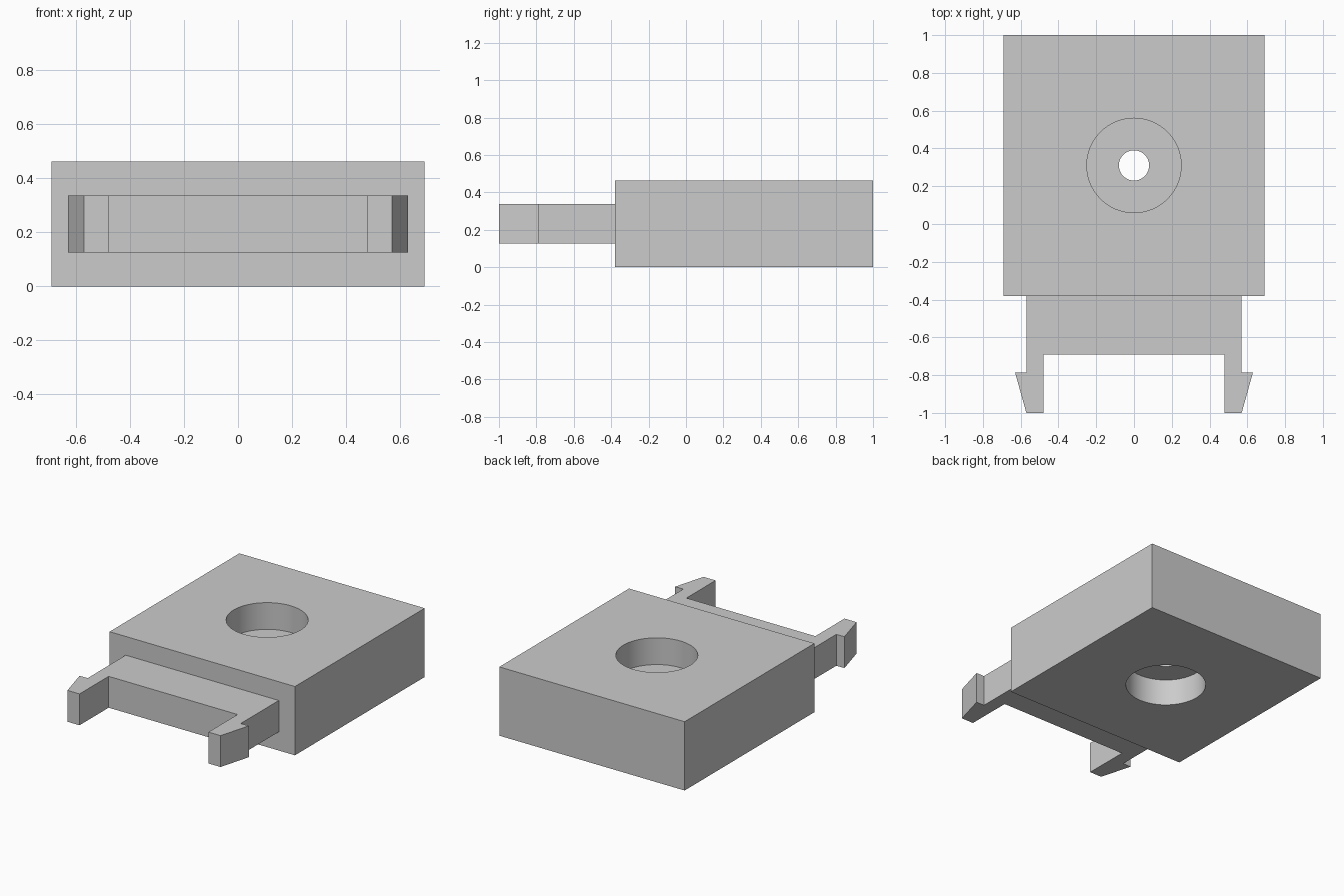
import bpy
import bmesh
from math import radians
from mathutils import Matrix

cube = bpy.data.objects.get("Cube")
if cube:
    bpy.data.objects.remove(cube, do_unlink=True)

HEIGHT = 0.463
HOLE_Y = 0.31
BORE_DEPTH = 0.18

grey = bpy.data.materials.new("plain grey")
grey.use_nodes = True
grey.diffuse_color = (0.6, 0.6, 0.6, 1)
grey.node_tree.nodes["Principled BSDF"].inputs["Base Color"].default_value = (0.6, 0.6, 0.6, 1)


def finish(name, bm):
    bmesh.ops.recalc_face_normals(bm, faces=bm.faces)
    mesh = bpy.data.meshes.new(name)
    bm.to_mesh(mesh)
    bm.free()
    mesh.materials.append(grey)
    obj = bpy.data.objects.new(name, mesh)
    bpy.context.collection.objects.link(obj)
    return obj


def prism(name, outline, z0, z1):
    """Extrude a flat outline upwards from z0 to z1."""
    bm = bmesh.new()
    face = bm.faces.new([bm.verts.new((x, y, z0)) for x, y in outline])
    top = bmesh.ops.extrude_face_region(bm, geom=[face])["geom"]
    verts = [v for v in top if isinstance(v, bmesh.types.BMVert)]
    bmesh.ops.translate(bm, verts=verts, vec=(0, 0, z1 - z0))
    return finish(name, bm)


def drill(target, radius, z0, z1):
    """Cut a round vertical hole through the target between two heights."""
    bm = bmesh.new()
    bmesh.ops.create_cone(bm, cap_ends=True, segments=64, radius1=radius, radius2=radius,
                          depth=z1 - z0, matrix=Matrix.Translation((0, HOLE_Y, (z0 + z1) / 2)))
    cutter = finish("hole_cutter", bm)
    cutter.hide_render = True
    mod = target.modifiers.new("hole", 'BOOLEAN')
    mod.operation = 'DIFFERENCE'
    mod.solver = 'EXACT'
    mod.object = cutter
    bpy.context.view_layer.objects.active = target
    bpy.ops.object.modifier_apply(modifier=mod.name)
    bpy.data.objects.remove(cutter, do_unlink=True)


# Main block, counterbored from both sides around a thin web with a small hole
block = prism("block", [(-0.69, -0.38), (0.69, -0.38), (0.69, 1), (-0.69, 1)], 0, HEIGHT)
drill(block, 0.25, HEIGHT - BORE_DEPTH, HEIGHT + 0.1)
drill(block, 0.25, -0.1, BORE_DEPTH)
drill(block, 0.08, -0.1, HEIGHT + 0.1)

# Clip tongue with two barbed arms, mirrored from one half outline
half = [(0.57, -0.37), (0.57, -0.785), (0.63, -0.785), (0.57, -1), (0.48, -1), (0.48, -0.69)]
outline = half + [(-x, y) for x, y in reversed(half)]
prism("clip_tongue", outline, 0.126, 0.337)

# Smooth bore walls with crisp rims
bpy.ops.object.select_all(action='DESELECT')
block.select_set(True)
bpy.context.view_layer.objects.active = block
bpy.ops.object.shade_smooth_by_angle(angle=radians(30))
